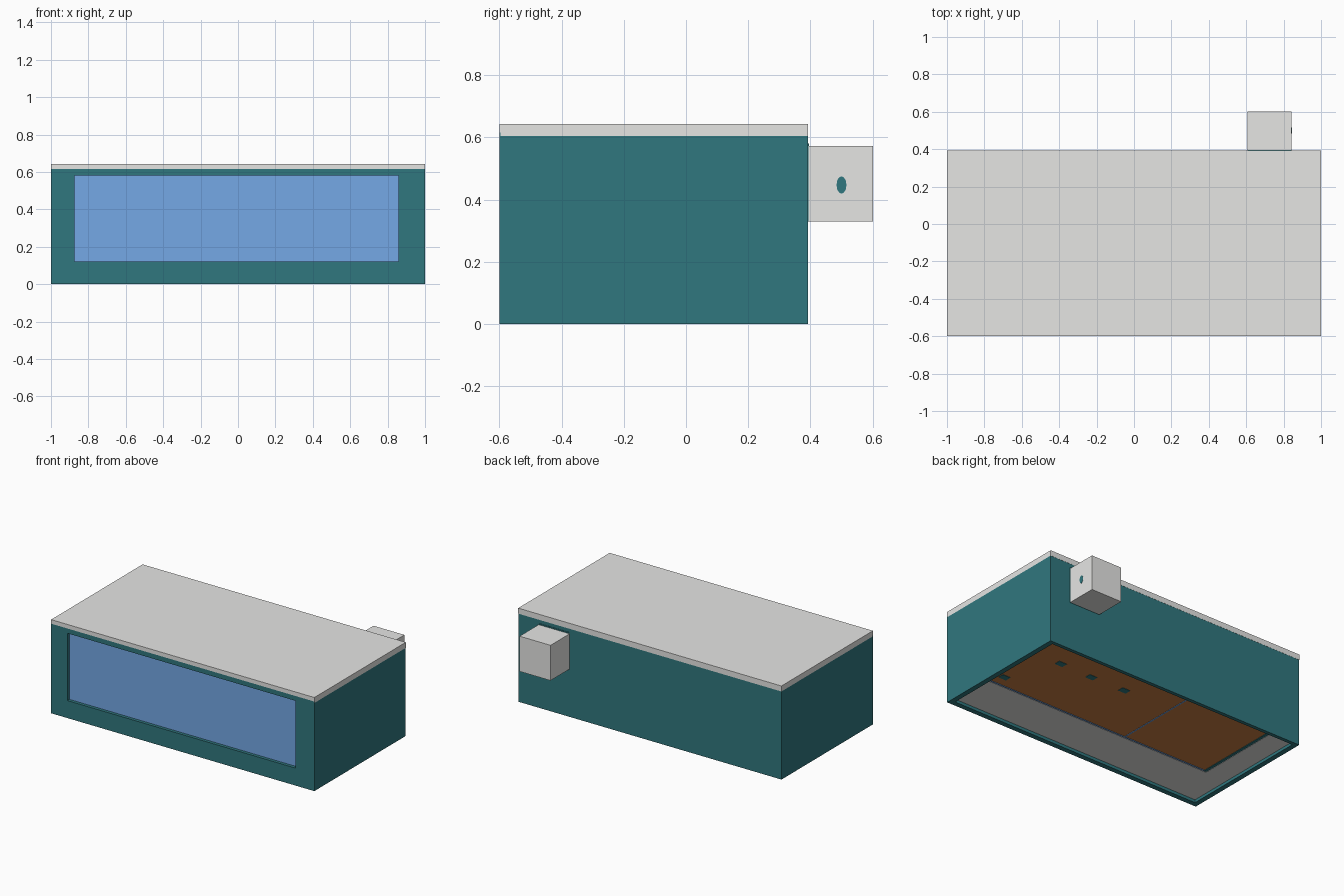
import bpy, math

if "Cube" in bpy.data.objects:
    bpy.data.objects.remove(bpy.data.objects["Cube"])

def mat(name, rgb):
    lin = [(c / 255 / 12.92) if c / 255 <= 0.04045 else ((c / 255 + 0.055) / 1.055) ** 2.4 for c in rgb]
    m = bpy.data.materials.new(name)
    m.diffuse_color = (*lin, 1)
    m.use_nodes = True
    m.node_tree.nodes["Principled BSDF"].inputs["Base Color"].default_value = m.diffuse_color
    return m

TEAL = mat("teal paint", (48, 119, 126))
GREY = mat("light grey", (230, 230, 228))
BLUE = mat("window blue", (117, 168, 230))
BROWN = mat("floor brown", (200, 126, 66))

def box(name, x0, x1, y0, y1, z0, z1, m):
    v = [(x, y, z) for x in (x0, x1) for y in (y0, y1) for z in (z0, z1)]
    f = [(0, 1, 3, 2), (4, 6, 7, 5), (0, 4, 5, 1), (2, 3, 7, 6), (0, 2, 6, 4), (1, 5, 7, 3)]
    me = bpy.data.meshes.new(name)
    me.from_pydata(v, [], f)
    me.materials.append(m)
    o = bpy.data.objects.new(name, me)
    bpy.context.collection.objects.link(o)
    return o

T = 0.035                      # wall thickness
Y0, Y1, TOP = -0.6, 0.392, 0.605
WX0, WX1, WZ0, WZ1 = -0.875, 0.857, 0.12, 0.582

# walls
box("left_wall", -1, -1 + T, Y0 + T, Y1, 0, TOP, TEAL)
box("right_wall", 1 - T, 1, Y0 + T, Y1, 0, TOP, TEAL)
box("back_wall", -1 + T, 1 - T, Y1 - 0.025, Y1, 0, TOP, TEAL)

# front wall pieces around the window opening
box("front_wall_left", -1, WX0, Y0, Y0 + T, 0, TOP, TEAL)
box("front_wall_right", WX1, 1, Y0, Y0 + T, 0, TOP, TEAL)
box("front_wall_sill", WX0, WX1, Y0, Y0 + T, 0, WZ0, TEAL)
box("front_wall_header", WX0, WX1, Y0, Y0 + T, WZ1, TOP, TEAL)
box("front_trim", -1, 1, Y0, Y0 + 0.004, TOP, 0.615, TEAL)
box("front_window", WX0, WX1, Y0 + 0.022, Y0 + 0.034, WZ0, WZ1, BLUE)

# flat roof
box("roof", -1, 1, Y0 + 0.004, Y1 + 0.001, TOP, 0.643, GREY)
box("roof_front_edge", -1, 1, Y0, Y0 + 0.004, 0.615, 0.643, GREY)

# rear unit with a mounting plate and a side port
box("rear_unit_plate", 0.609, 0.842, Y1, Y1 + 0.003, 0.33, 0.58, TEAL)
box("rear_unit", 0.608, 0.843, Y1 + 0.002, 0.602, 0.33, 0.572, GREY)
bpy.ops.mesh.primitive_cylinder_add(vertices=12, radius=1, depth=0.006, location=(0.841, 0.5, 0.447),
                                    rotation=(0, math.pi / 2, 0))
port = bpy.context.object
port.name = "rear_unit_port"
port.scale = (0.028, 0.016, 1)
port.data.materials.append(TEAL)

# underside: grey base around the brown floor
FX0, FX1, FY0, FY1 = -0.78, 0.95, -0.262, Y1 - 0.025
IX, IY = 1 - T, Y0 + T
box("base_front", -IX, IX, IY, FY0, 0.02, 0.04, GREY)
box("base_left", -IX, FX0 - 0.02, FY0, FY1, 0.02, 0.04, GREY)
box("base_right", FX1, IX, FY0, FY1, 0.02, 0.04, TEAL)
box("floor", FX0, FX1, FY0, FY1, 0.025, 0.06, BROWN)
box("floor_end_strip", FX0 - 0.02, FX0, FY0, FY1, 0.022, 0.03, TEAL)
box("floor_front_strip", FX0, FX1, FY0, FY0 + 0.01, 0.022, 0.03, BLUE)
box("floor_divider", -0.143, -0.135, FY0, FY1, 0.022, 0.03, BLUE)

# small feet showing through the floor
for i, (x, y) in enumerate([(0.74, 0.18), (0.49, 0.175), (0.23, 0.18), (0.9, -0.17)]):
    box(f"floor_foot_{i + 1}", x - 0.03, x + 0.03, y - 0.022, y + 0.022, 0.023, 0.03, TEAL)
